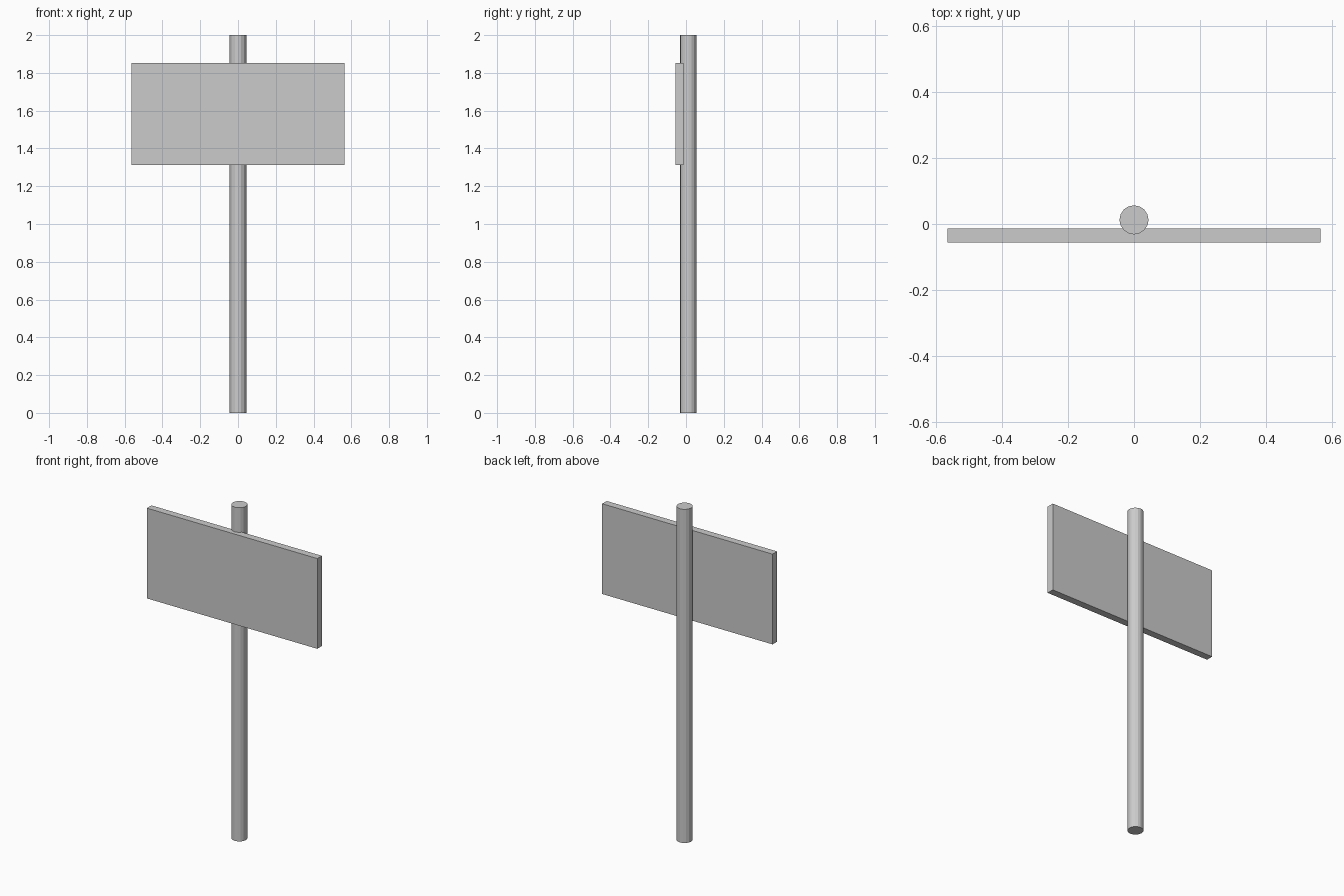
import bpy

if "Cube" in bpy.data.objects:
    bpy.data.objects.remove(bpy.data.objects["Cube"])

# Round post, standing on the ground
bpy.ops.mesh.primitive_cylinder_add(vertices=16, radius=0.044, depth=2.0,
                                    location=(0, 0.0125, 1.0))
post = bpy.context.object
post.name = "post"

# Flat sign board, let into the front of the post
bpy.ops.mesh.primitive_cube_add(size=1, location=(0, -0.0345, 1.582))
board = bpy.context.object
board.name = "sign_board"
board.scale = (1.13, 0.043, 0.541)
bpy.ops.object.transform_apply(location=False, rotation=False, scale=True)
